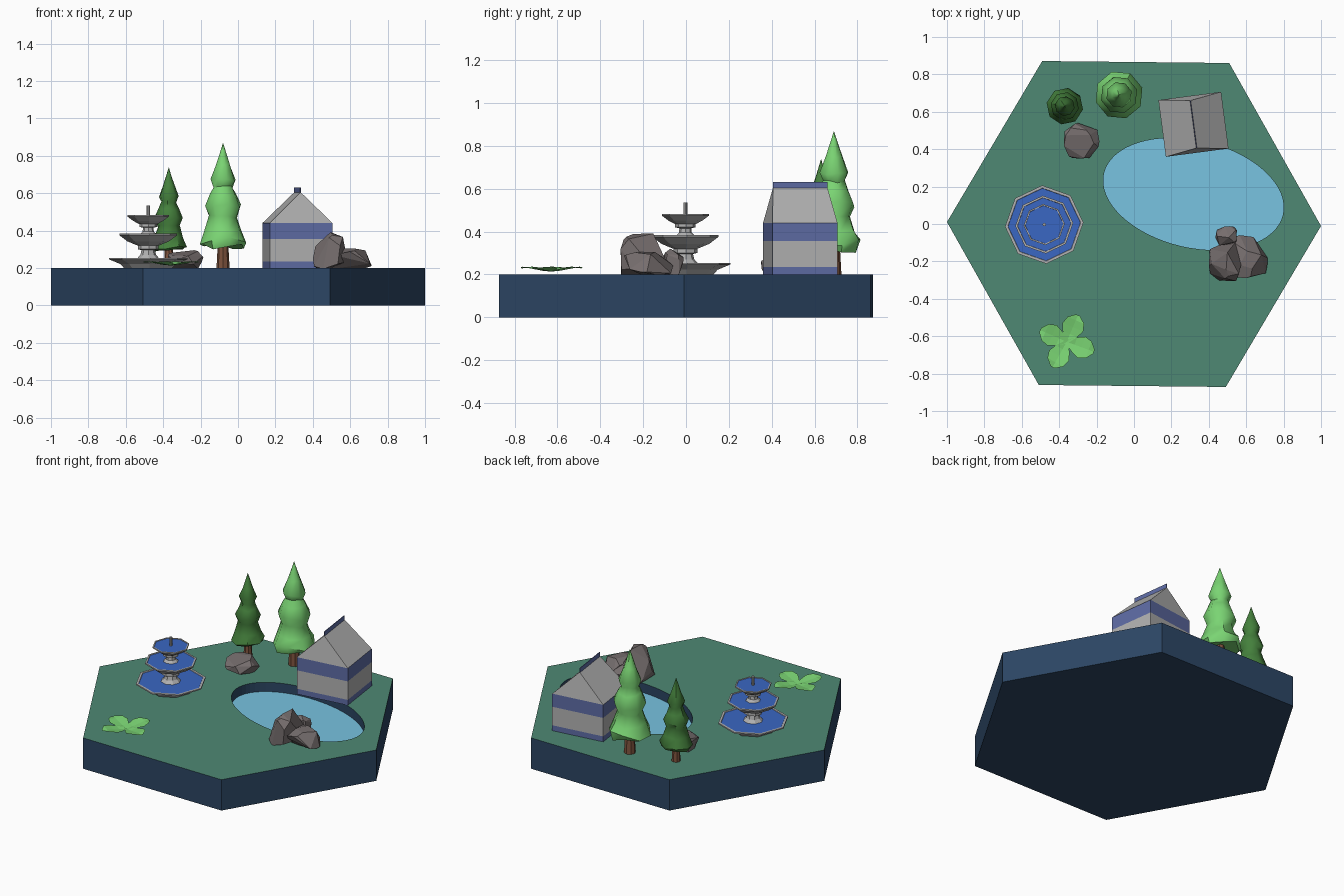
import bpy, bmesh, math, random
from mathutils import Matrix, Vector

if "Cube" in bpy.data.objects:
    bpy.data.objects.remove(bpy.data.objects["Cube"])


def mat(name, r, g, b):
    m = bpy.data.materials.new(name)
    lin = [(c / 255 / 12.92 if c < 11 else ((c / 255 + 0.055) / 1.055) ** 2.4) for c in (r, g, b)]
    m.diffuse_color = (*lin, 1)
    m.use_nodes = True
    m.node_tree.nodes["Principled BSDF"].inputs["Base Color"].default_value = m.diffuse_color
    return m


GRASS = mat("grass", 78, 136, 116)
BASE = mat("base_blue", 44, 70, 100)
POND = mat("pond_water", 120, 195, 225)
WATER = mat("fountain_water", 58, 103, 195)
TRIM = mat("house_trim", 94, 108, 165)
LIGHT = mat("light_leaf", 122, 212, 115)
DARK = mat("dark_leaf", 68, 128, 60)
BARK = mat("bark", 125, 82, 60)
STONE = mat("stone", 118, 110, 110)
GREY = mat("plain_grey", 178, 178, 178)


def make(name, bm, *mats, fix=True, smooth=0):
    if fix:
        bmesh.ops.recalc_face_normals(bm, faces=bm.faces)
    me = bpy.data.meshes.new(name)
    bm.to_mesh(me)
    bm.free()
    for m in mats:
        me.materials.append(m)
    ob = bpy.data.objects.new(name, me)
    bpy.context.collection.objects.link(ob)
    if smooth:
        bpy.ops.object.select_all(action='DESELECT')
        ob.select_set(True)
        bpy.context.view_layer.objects.active = ob
        bpy.ops.object.shade_smooth_by_angle(angle=math.radians(smooth))
    return ob


def bridge(bm, a, b, mi=0):
    n = len(a)
    for i in range(n):
        bm.faces.new((a[i], a[(i + 1) % n], b[(i + 1) % n], b[i])).material_index = mi


def lathe(name, profile, centre, material, sides=8, turn=0.0, jitter=0.0, seed=0, smooth=0):
    rng = random.Random(seed)
    bm = bmesh.new()
    rings = []
    for r, z in profile:
        ring = []
        for i in range(sides):
            a = turn + math.tau * i / sides
            k = jitter * r
            ring.append(bm.verts.new((centre[0] + r * math.cos(a), centre[1] + r * math.sin(a),
                                      z + rng.uniform(-k, k))))
        rings.append(ring)
    for a, b in zip(rings, rings[1:]):
        bridge(bm, a, b)
    bm.faces.new(rings[0])
    bm.faces.new(rings[-1])
    return make(name, bm, material, smooth=smooth)


# hexagonal base with a sunken oval pond
bm = bmesh.new()


def hexagon(z):
    return [bm.verts.new((math.cos(a), math.sin(a), z))
            for a in (math.radians(60 * i - 0.6) for i in range(6))]


def oval(z, n=64):
    rot = Matrix.Rotation(math.radians(-13), 3, 'Z')
    return [bm.verts.new(rot @ Vector((0.491 * math.cos(t), 0.286 * math.sin(t), 0)) + Vector((0.318, 0.16, z)))
            for t in (math.tau * i / n for i in range(n))]


low, high, rim, floor = hexagon(0), hexagon(0.2), oval(0.2), oval(0.14)
bridge(bm, low, high, 1)
bridge(bm, rim, floor, 1)
bm.faces.new(low).material_index = 1
bm.faces.new(floor).material_index = 2
edges = [bm.edges.get((l[i], l[(i + 1) % len(l)])) for l in (high, rim) for i in range(len(l))]
bmesh.ops.triangle_fill(bm, edges=edges, use_beauty=True)
make("base_with_pond", bm, GRASS, BASE, POND)

# house: banded walls, gable roof, thin ridge board
bm = bmesh.new()
W, D = 0.169, 0.153
rings = [[bm.verts.new((x, y, z)) for x, y in ((-W, -D), (W, -D), (W, D), (-W, D))]
         for z in (0.2, 0.235, 0.355, 0.44)]
for i, (a, b) in enumerate(zip(rings, rings[1:])):
    bridge(bm, a, b, 1 - i % 2)
bm.faces.new(rings[0])
t = rings[-1]
r0, r1 = (bm.verts.new((0, y, 0.605)) for y in (-0.128, 0.128))
for f in ((t[0], t[1], r0), (t[1], t[2], r1, r0), (t[2], t[3], r1), (t[3], t[0], r0, r1)):
    bm.faces.new(f)
spot = Matrix.Translation((0.318, 0.533, 0)) @ Matrix.Rotation(math.radians(7.5), 4, 'Z')
make("house", bm, GREY, TRIM).matrix_world = spot
bm = bmesh.new()
bmesh.ops.create_cube(bm, size=1, matrix=Matrix.Translation((0, 0, 0.614)) @ Matrix.Diagonal((0.004, 0.256, 0.034, 1)))
make("ridge_board", bm, TRIM).matrix_world = spot

# trees: tapering trunk and three-tier foliage
CROWN = [(0.03, 0.13), (0.115, 0.118), (0.13, 0.145), (0.102, 0.21), (0.078, 0.275), (0.10, 0.325),
         (0.072, 0.39), (0.053, 0.435), (0.07, 0.475), (0.04, 0.55), (0.016, 0.62), (0.001, 0.667)]


def tree(name, c, sr, sz, leaf, seed):
    lathe(name + "_trunk", [(0.035 * sr, 0.2), (0.027 * sr, 0.2 + 0.15 * sz)], c, BARK)
    lathe(name + "_foliage", [(r * sr, 0.2 + z * sz) for r, z in CROWN], c, leaf,
          turn=seed * 0.3, jitter=0.16, seed=seed, smooth=45)


tree("tall_tree", (-0.08, 0.69), 1, 1, LIGHT, 1)
tree("small_tree", (-0.37, 0.63), 0.76, 0.805, DARK, 2)

# fountain: three octagonal bowls, columns, spout
FC = (-0.48, -0.003)
TURN = math.radians(3)


def bowl(name, r, bottom, top, foot):
    lathe(name + "_bowl", [(foot, bottom), (r * 0.72, bottom + (top - bottom) * 0.4), (r, top - 0.008), (r, top),
                           (r * 0.93, top), (r * 0.9, top - 0.012)], FC, GREY, turn=TURN)
    lathe(name + "_water", [(r * 0.92, top - 0.008), (r * 0.93, top - 0.003)], FC, WATER, turn=TURN)


bowl("lower", 0.21, 0.2, 0.254, 0.13)
bowl("middle", 0.155, 0.315, 0.383, 0.045)
bowl("upper", 0.11, 0.43, 0.482, 0.04)
lathe("lower_column", [(0.06, 0.25), (0.042, 0.27), (0.036, 0.295), (0.056, 0.3), (0.056, 0.32)], FC, GREY, turn=TURN)
lathe("upper_column", [(0.045, 0.38), (0.03, 0.395), (0.028, 0.415), (0.048, 0.42), (0.048, 0.435)], FC, GREY, turn=TURN)
lathe("spout", [(0.009, 0.47), (0.009, 0.535)], FC, GREY)


# rocks: faceted hulls fitted to a box
def rock(name, lo, hi, seed, lean=0.0, count=22):
    rng = random.Random(seed)
    pts = []
    for _ in range(count):
        v = Vector([rng.gauss(0, 1) for _ in range(3)]).normalized()
        v = Vector([math.copysign(abs(c) ** 0.8, c) for c in v])
        v.z = max(v.z, -0.6)
        v.x += lean * v.z
        pts.append(v)
    mn = [min(p[i] for p in pts) for i in range(3)]
    mx = [max(p[i] for p in pts) for i in range(3)]
    bm = bmesh.new()
    for p in pts:
        bm.verts.new([lo[i] + (p[i] - mn[i]) / (mx[i] - mn[i]) * (hi[i] - lo[i]) for i in range(3)])
    res = bmesh.ops.convex_hull(bm, input=bm.verts)
    junk = [g for g in res["geom_interior"] if isinstance(g, bmesh.types.BMVert)]
    bmesh.ops.delete(bm, geom=junk, context='VERTS')
    bmesh.ops.dissolve_limit(bm, angle_limit=math.radians(14), verts=bm.verts, edges=bm.edges)
    make(name, bm, STONE)


rock("tall_rock", (0.40, -0.305, 0.195), (0.58, -0.09, 0.39), 3, 0.25)
rock("wide_rock", (0.48, -0.29, 0.195), (0.715, -0.06, 0.305), 5)
rock("little_rock", (0.435, -0.115, 0.195), (0.55, -0.012, 0.32), 8)
rock("back_rock", (-0.375, 0.35, 0.195), (-0.185, 0.54, 0.295), 11)

# ground plant: four broad leaves, low in the middle
bm = bmesh.new()
LEAF = [(0.0, 0.012, 0.213), (0.045, 0.042, 0.217), (0.085, 0.06, 0.224), (0.125, 0.048, 0.231), (0.155, 0.012, 0.228)]
for deg in (67, -20, -119, 156):
    rot = Matrix.Rotation(math.radians(deg), 3, 'Z')
    rows = [[bm.verts.new(rot @ Vector((x, w * s, 0)) + Vector((-0.36, -0.63, z + 0.005 * abs(s))))
             for s in (-1, 0, 1)] for x, w, z in LEAF]
    for a, b in zip(rows, rows[1:]):
        for i in (0, 1):
            bm.faces.new((a[i], b[i], b[i + 1], a[i + 1]))
make("ground_plant", bm, LIGHT, fix=False)
